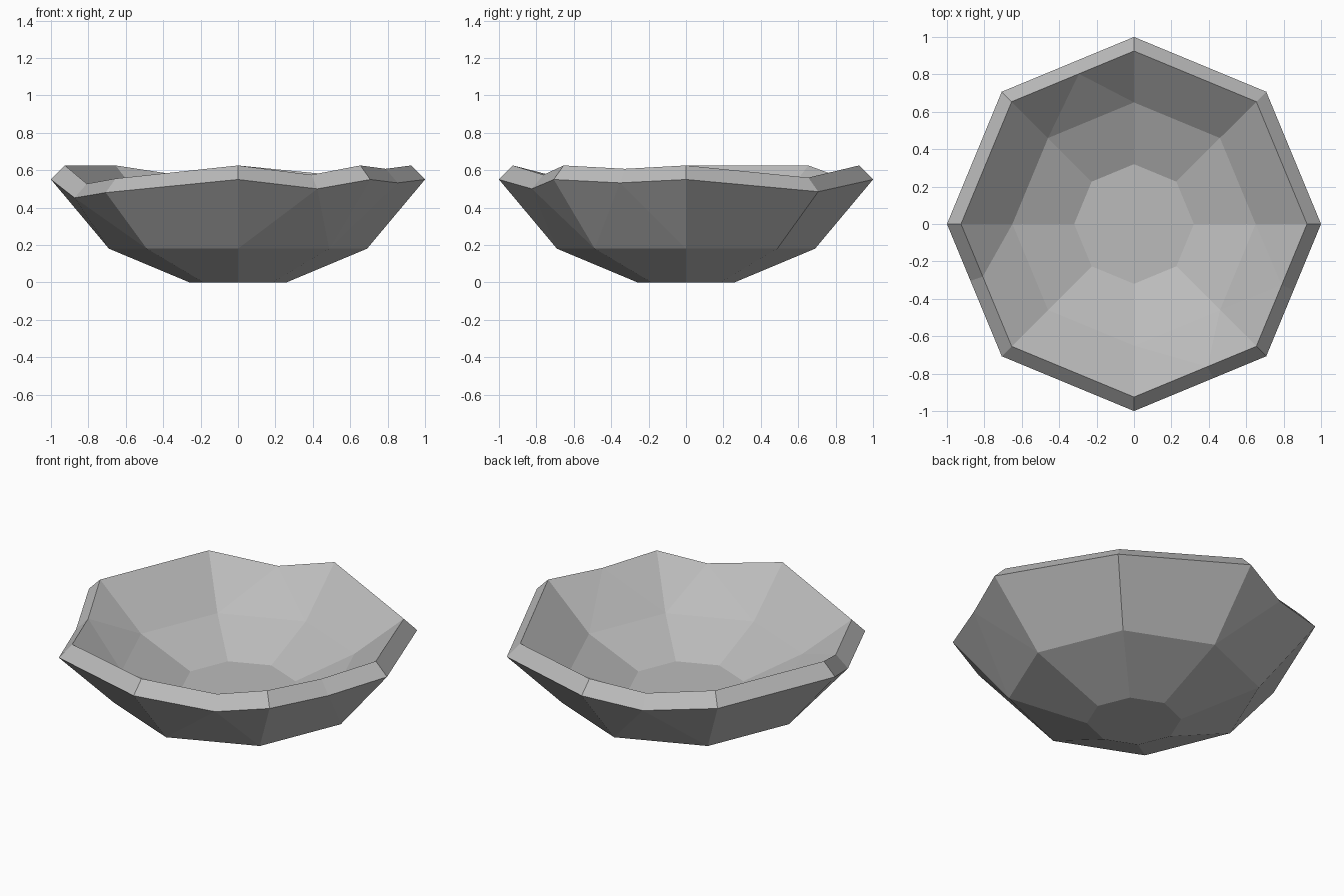
import bpy
import bmesh
import math

cube = bpy.data.objects.get("Cube")
if cube:
    bpy.data.objects.remove(cube, do_unlink=True)

SIDES = 8
# Profile rings as (radius, height)
BASE, BELLY = (0.26, 0.0), (0.69, 0.18)
RIM_OUT, RIM_IN = (1.0, 0.55), (0.925, 0.625)
WALL_IN, FLOOR = (0.65, 0.37), (0.32, 0.23)

# Worn rim: corner -> drop, and side -> (position along side, drop)
worn_corners = {1: 0.065, 5: 0.07}
chips = {2: (0.45, 0.055), 4: (0.43, 0.098), 6: (0.6, 0.05), 7: (0.5, 0.018)}

stone = bpy.data.materials.new("stone_grey")
stone.use_nodes = True
grey = (0.5, 0.5, 0.5, 1)
stone.diffuse_color = grey
stone.node_tree.nodes["Principled BSDF"].inputs["Base Color"].default_value = grey

bm = bmesh.new()


def ring(profile, worn=False):
    radius, height = profile
    verts = []
    for i in range(SIDES):
        a = math.tau * i / SIDES
        z = height - (worn_corners.get(i, 0) if worn else 0)
        verts.append(bm.verts.new((radius * math.cos(a), radius * math.sin(a), z)))
    return verts


def chip_points(verts, height):
    points = {}
    for i, (t, drop) in chips.items():
        p = verts[i].co.lerp(verts[(i + 1) % SIDES].co, t)
        p.z = height - drop
        points[i] = bm.verts.new(p)
    return points


def band(a, b, mid_a=None, mid_b=None):
    """Join two rings; chipped sides get extra facets around the chip."""
    for i in range(SIDES):
        j = (i + 1) % SIDES
        ma = mid_a.get(i) if mid_a else None
        mb = mid_b.get(i) if mid_b else None
        if ma and mb:
            bm.faces.new((a[i], ma, mb, b[i]))
            bm.faces.new((ma, a[j], b[j], mb))
        elif mb:
            bm.faces.new((a[i], mb, b[i]))
            bm.faces.new((a[i], a[j], mb))
            bm.faces.new((a[j], b[j], mb))
        elif ma:
            bm.faces.new((a[i], ma, b[i]))
            bm.faces.new((ma, b[j], b[i]))
            bm.faces.new((ma, a[j], b[j]))
        else:
            bm.faces.new((a[i], a[j], b[j], b[i]))


# Outer shell, chipped rim, hollow interior
base, belly = ring(BASE), ring(BELLY)
rim_out, rim_in = ring(RIM_OUT, True), ring(RIM_IN, True)
wall_in, floor = ring(WALL_IN), ring(FLOOR)
mid_out = chip_points(rim_out, RIM_OUT[1])
mid_in = chip_points(rim_in, RIM_IN[1])

bm.faces.new(base[::-1])
band(base, belly)
band(belly, rim_out, mid_b=mid_out)
band(rim_out, rim_in, mid_out, mid_in)
band(rim_in, wall_in, mid_a=mid_in)
band(wall_in, floor)
bm.faces.new(floor)
bmesh.ops.recalc_face_normals(bm, faces=bm.faces)

mesh = bpy.data.meshes.new("stone_bowl")
bm.to_mesh(mesh)
bm.free()
mesh.materials.append(stone)
bowl = bpy.data.objects.new("stone_bowl", mesh)
bpy.context.collection.objects.link(bowl)
